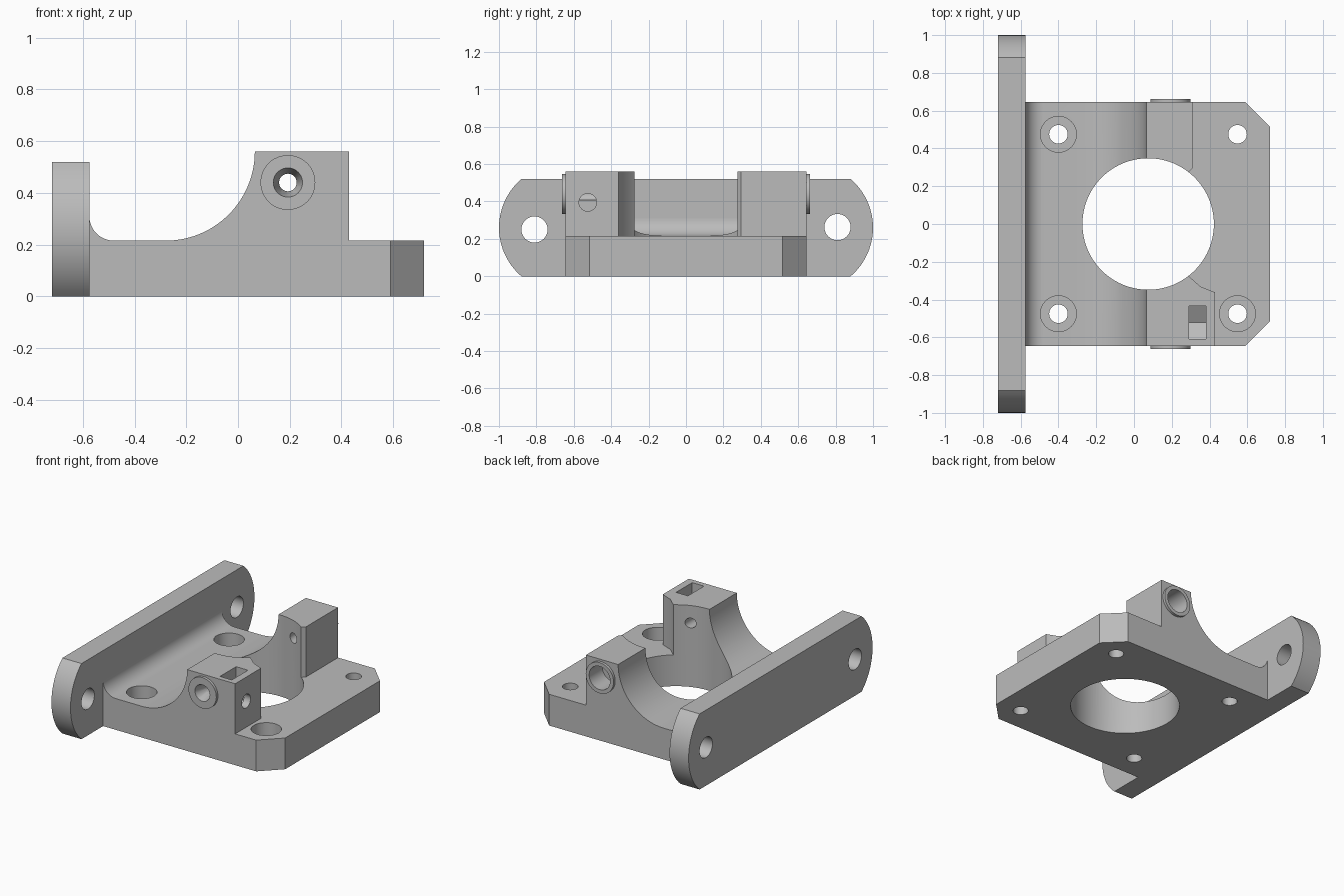
import bpy, bmesh, math
from mathutils import Matrix, Vector

if "Cube" in bpy.data.objects:
    bpy.data.objects.remove(bpy.data.objects["Cube"], do_unlink=True)

grey = bpy.data.materials.new("plain grey")
grey.use_nodes = True
colour = (0.5, 0.5, 0.5, 1)
grey.diffuse_color = colour
grey.node_tree.nodes["Principled BSDF"].inputs["Base Color"].default_value = colour

# Maps a flat outline (a, b) and a depth d to space, per extrusion axis
PLACE = {
    "X": lambda a, b, d: (d, a, b),
    "Y": lambda a, b, d: (a, d, b),
    "Z": lambda a, b, d: (a, b, d),
}


def make_object(name, bm):
    bmesh.ops.recalc_face_normals(bm, faces=bm.faces)
    mesh = bpy.data.meshes.new(name)
    bm.to_mesh(mesh)
    bm.free()
    mesh.materials.append(grey)
    obj = bpy.data.objects.new(name, mesh)
    bpy.context.collection.objects.link(obj)
    return obj


def prism(name, outline, axis, lo, hi):
    bm = bmesh.new()
    face = bm.faces.new([bm.verts.new(PLACE[axis](a, b, lo)) for a, b in outline])
    ext = bmesh.ops.extrude_face_region(bm, geom=[face])["geom"]
    moved = [v for v in ext if isinstance(v, bmesh.types.BMVert)]
    bmesh.ops.translate(bm, verts=moved, vec=PLACE[axis](0, 0, hi - lo))
    return make_object(name, bm)


def round_bar(name, a, b, axis, lo, hi, r_lo, r_hi=None, sides=48):
    start, end = Vector(PLACE[axis](a, b, lo)), Vector(PLACE[axis](a, b, hi))
    turn = (end - start).to_track_quat("Z", "Y").to_matrix().to_4x4()
    bm = bmesh.new()
    bmesh.ops.create_cone(bm, cap_ends=True, segments=sides, radius1=r_lo,
                          radius2=r_hi or r_lo, depth=abs(hi - lo),
                          matrix=Matrix.Translation((start + end) / 2) @ turn)
    return make_object(name, bm)


def combine(target, tool, operation="DIFFERENCE"):
    tool.hide_render = True
    mod = target.modifiers.new("combine", "BOOLEAN")
    mod.operation, mod.solver, mod.object = operation, "EXACT", tool
    bpy.context.view_layer.objects.active = target
    bpy.ops.object.modifier_apply(modifier=mod.name)
    bpy.data.objects.remove(tool, do_unlink=True)


def arc(cx, cy, r, start, end, steps):
    angles = [math.radians(start + (end - start) * i / steps) for i in range(steps + 1)]
    return [(cx + r * math.cos(t), cy + r * math.sin(t)) for t in angles]


# Upright flange with bowed ends and two bolt holes
bow = math.degrees(math.asin(0.26 / 0.342))
outline = arc(0.658, 0.26, 0.342, -bow, bow, 20)
outline += arc(-0.658, 0.26, 0.342, 180 - bow, 180 + bow, 20)
flange = prism("mounting_flange", outline, "X", -0.72, -0.575)
for y, z in ((-0.81, 0.25), (0.81, 0.263)):
    combine(flange, round_bar("cutter", y, z, "X", -0.8, -0.5, 0.07))

# Body: ramp and fillet profile, extruded across the width
profile = [(-0.575, 0), (0.72, 0), (0.72, 0.56)]
profile += arc(-0.28, 0.56, 0.345, 0, -90, 28)
profile += arc(-0.48, 0.31, 0.095, -90, -180, 12)
body = prism("motor_mount_body", profile, "Y", -0.645, 0.645)

# Clear the space around the two pillars down to the base plate
clearance = [(0.2, -0.2), (0.288, -0.274), (0.35, -0.33), (0.43, -0.362),
             (0.43, -0.7), (0.8, -0.7), (0.8, 0.7), (0.31, 0.7),
             (0.31, 0.295), (0.288, 0.274), (0.2, 0.2)]
combine(body, prism("cutter", clearance, "Z", 0.215, 0.8))

# Bevelled outer corners
for s in (-1, 1):
    corner = [(0.59, s * 0.645), (0.72, s * 0.515), (0.85, s * 0.385),
              (0.85, s * 0.8), (0.435, s * 0.8)]
    combine(body, prism("cutter", corner, "Z", -0.1, 0.4))

# Large centre opening
combine(body, round_bar("cutter", 0.075, 0, "Z", -0.1, 0.8, 0.348, sides=96))

# Corner screw holes, three of them counterbored
for x in (-0.4, 0.548):
    for y in (-0.475, 0.475):
        combine(body, round_bar("cutter", x, y, "Z", -0.1, 0.4, 0.049))
        if x < 0 or y < 0:
            combine(body, round_bar("cutter", x, y, "Z", 0.1, 0.4, 0.095))

# Round bosses on the outer pillar faces, with cross bores
for s in (-1, 1):
    boss = round_bar("boss", 0.193, 0.44, "Y", s * 0.5, s * 0.663, 0.106)
    combine(body, boss, "UNION")
    combine(body, round_bar("cutter", 0.193, 0.44, "Y", s * 0.2, s * 0.8, 0.034))
combine(body, round_bar("cutter", 0.193, 0.44, "Y", -0.58, -0.665, 0.034, 0.057))
combine(body, round_bar("cutter", 0.193, 0.44, "Y", 0.52, 0.8, 0.08))

# Nut slot with a pointed floor, and the clamp screw hole leading to it
slot = [(-0.61, 0.7), (-0.61, 0.345), (-0.522, 0.295), (-0.435, 0.345), (-0.435, 0.7)]
combine(body, prism("cutter", slot, "X", 0.29, 0.38))
combine(body, round_bar("cutter", -0.525, 0.395, "X", 0.2, 0.6, 0.047))

# Smooth curves, keep hard edges
for obj in (flange, body):
    bpy.ops.object.select_all(action="DESELECT")
    obj.select_set(True)
    bpy.context.view_layer.objects.active = obj
    bpy.ops.object.shade_smooth_by_angle(angle=math.radians(30))
